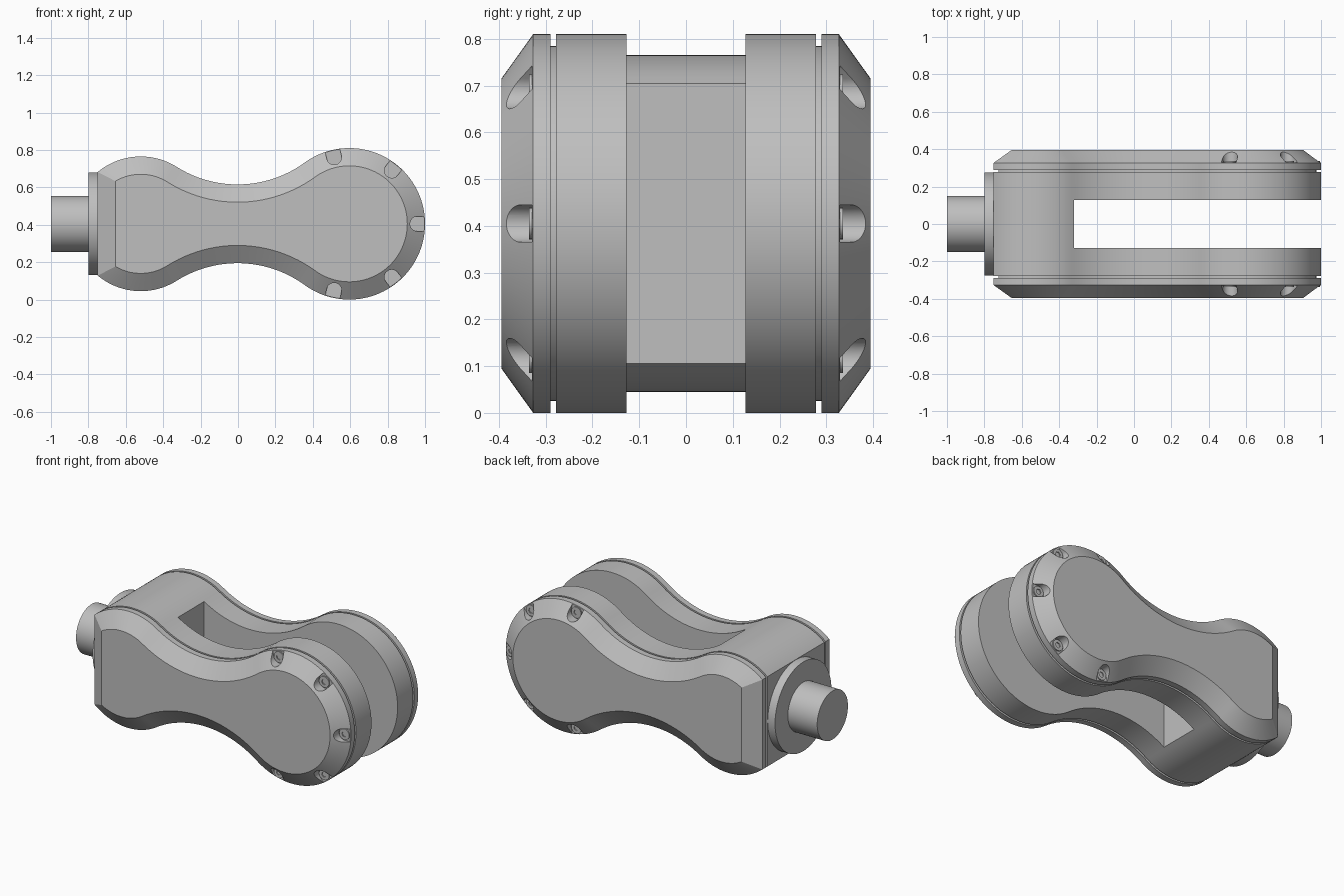
import bpy, bmesh, math
from math import sin, cos, atan2, sqrt, pi, radians
from mathutils import Matrix, Vector

cube = bpy.data.objects.get("Cube")
if cube:
    bpy.data.objects.remove(cube, do_unlink=True)

grey = bpy.data.materials.new("grey_metal")
grey.use_nodes = True
COLOUR = (0.52, 0.52, 0.52, 1)
grey.diffuse_color = COLOUR
grey.node_tree.nodes["Principled BSDF"].inputs["Base Color"].default_value = COLOUR

AXIS_Z = 0.405
SMALL_X, SMALL_R = -0.52, 0.36      # rounded lobe at the shaft end
BIG_X, BIG_R = 0.595, 0.405         # rounded lobe at the fork end
WAIST_R, END_X = 0.61, -0.75


def finish(bm, name):
    bmesh.ops.recalc_face_normals(bm, faces=bm.faces)
    mesh = bpy.data.meshes.new(name)
    bm.to_mesh(mesh)
    bm.free()
    mesh.materials.append(grey)
    ob = bpy.data.objects.new(name, mesh)
    bpy.context.collection.objects.link(ob)
    return ob


def smooth(ob):
    bpy.ops.object.select_all(action='DESELECT')
    ob.select_set(True)
    bpy.context.view_layer.objects.active = ob
    bpy.ops.object.shade_smooth_by_angle(angle=radians(25))


def arc(cx, cz, r, a0, a1, n):
    return [(cx + r * cos(a0 + (a1 - a0) * i / n),
             cz + r * sin(a0 + (a1 - a0) * i / n)) for i in range(n + 1)]


def outline(inset):
    """Dog-bone outline of tangent arcs, offset inwards."""
    left, right, waist = SMALL_R + WAIST_R, BIG_R + WAIST_R, WAIST_R + inset
    span = BIG_X - SMALL_X
    along = (left ** 2 - right ** 2 + span ** 2) / (2 * span)
    h, wx = sqrt(left ** 2 - along ** 2), SMALL_X + along
    r, ex = SMALL_R - inset, END_X + inset - SMALL_X
    top = arc(SMALL_X, 0, r, atan2(sqrt(r * r - ex * ex), ex), atan2(h, wx - SMALL_X), 24)
    top += arc(wx, h, waist, atan2(-h, SMALL_X - wx), atan2(-h, BIG_X - wx), 24)[1:]
    top += arc(BIG_X, 0, BIG_R - inset, atan2(h, wx - BIG_X), 0, 40)[1:]
    return top + [(x, -z) for x, z in reversed(top[:-1])]


def loft(name, sections):
    """Stack outlines along y, each section given as (y, inset)."""
    bm = bmesh.new()
    rings = [[bm.verts.new((x, y, z + AXIS_Z)) for x, z in outline(d)] for y, d in sections]
    for a, b in zip(rings, rings[1:]):
        for i in range(len(a)):
            j = (i + 1) % len(a)
            bm.faces.new((a[i], a[j], b[j], b[i]))
    bm.faces.new(rings[0])
    bm.faces.new(rings[-1])
    return finish(bm, name)


def cut(ob, cutter):
    cutter.hide_render = True
    mod = ob.modifiers.new("cut", 'BOOLEAN')
    mod.operation, mod.solver, mod.object = 'DIFFERENCE', 'EXACT', cutter
    graph = bpy.context.evaluated_depsgraph_get()
    mesh = bpy.data.meshes.new_from_object(ob.evaluated_get(graph))
    ob.modifiers.clear()
    ob.data = mesh
    bpy.data.objects.remove(cutter, do_unlink=True)


def x_cylinder(name, x0, x1, r):
    bm = bmesh.new()
    place = Matrix.Translation(((x0 + x1) / 2, 0, AXIS_Z)) @ Matrix.Rotation(pi / 2, 4, 'Y')
    bmesh.ops.create_cone(bm, cap_ends=True, segments=64, radius1=r, radius2=r,
                          depth=x1 - x0, matrix=place)
    smooth(finish(bm, name))


# Fork body with a recessed seam on each side
GAP, SEAM, RECESS = 0.278, 0.29, 0.025
yoke = loft("fork_body", [(-SEAM, RECESS), (-GAP, RECESS), (-GAP, 0),
                          (GAP, 0), (GAP, RECESS), (SEAM, RECESS)])
bm = bmesh.new()
bmesh.ops.create_cube(bm, size=1, matrix=Matrix.Translation((0.44, 0, AXIS_Z))
                      @ Matrix.Diagonal((1.52, 0.254, 2, 1)))
cut(yoke, finish(bm, "slot_cutter"))
smooth(yoke)

# Shaft and its flange
x_cylinder("flange", -0.8, END_X, 0.275)
x_cylinder("shaft", -1, -0.8, 0.15)

# Chamfered side covers with screw pockets
FLOOR, SCREW_RING, POCKET_R = 0.329, 0.365, 0.04
for side, tag in ((-1, "front"), (1, "back")):
    cover = loft(tag + "_cover", [(side * SEAM, 0), (side * 0.327, 0), (side * 0.395, 0.095)])
    pockets, screws = bmesh.new(), bmesh.new()
    for k in range(-2, 3):
        angle = k * 2 * pi / 7
        turn = Matrix.Translation((BIG_X, 0, AXIS_Z)) @ Matrix.Rotation(-angle, 4, 'Y')
        # U-shaped pocket open to the rim
        shape = arc(SCREW_RING, 0, POCKET_R, pi / 2, 3 * pi / 2, 20)
        shape += [(0.5, -POCKET_R), (0.5, POCKET_R)]
        face = pockets.faces.new([pockets.verts.new(turn @ Vector((x, side * FLOOR, z)))
                                  for x, z in shape])
        out = bmesh.ops.extrude_face_region(pockets, geom=[face])["geom"]
        bmesh.ops.translate(pockets, vec=(0, side * 0.2, 0),
                            verts=[v for v in out if isinstance(v, bmesh.types.BMVert)])
        # Screw head with a hexagonal socket
        rings = []
        for r, y, n in ((0.034, FLOOR, 24), (0.034, 0.336, 24), (0.017, 0.336, 6), (0.017, 0.33, 6)):
            rings.append([screws.verts.new(turn @ Vector((x, side * y, z)))
                          for x, z in arc(SCREW_RING, 0, r, 0, 2 * pi, n)[:-1]])
        for a, b in ((0, 1), (2, 3)):
            n = len(rings[a])
            for i in range(n):
                j = (i + 1) % n
                screws.faces.new((rings[a][i], rings[a][j], rings[b][j], rings[b][i]))
        for i in range(24):
            j, p, q = (i + 1) % 24, i // 4, ((i + 1) // 4) % 6
            corners = [rings[1][i], rings[1][j], rings[2][q]]
            screws.faces.new(corners + ([rings[2][p]] if p != q else []))
        screws.faces.new(rings[3])
    cut(cover, finish(pockets, "pocket_cutter"))
    smooth(cover)
    smooth(finish(screws, tag + "_screws"))
